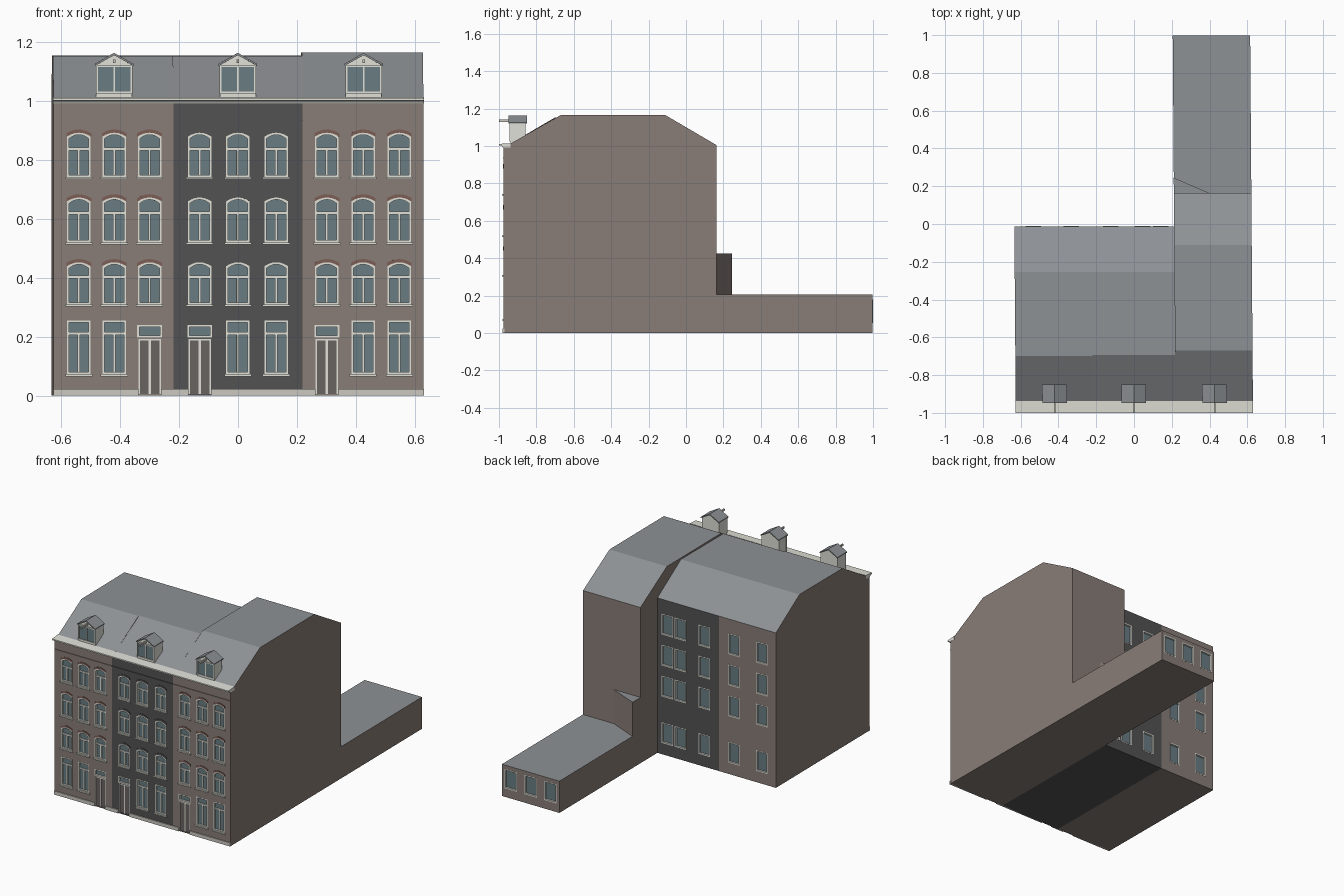
import bpy, bmesh

if "Cube" in bpy.data.objects:
    bpy.data.objects.remove(bpy.data.objects["Cube"])

def mat(name, r, g, b):
    m = bpy.data.materials.new(name)
    m.diffuse_color = (r, g, b, 1)
    m.use_nodes = True
    m.node_tree.nodes["Principled BSDF"].inputs["Base Color"].default_value = m.diffuse_color
    return m

BRICK = mat("brick", 0.25, 0.205, 0.185)
DARK = mat("dark_brick", 0.085, 0.085, 0.085)
ROOF = mat("roof_grey", 0.27, 0.285, 0.30)
WHITE = mat("white_paint", 0.75, 0.75, 0.69)
STONE = mat("stone", 0.60, 0.58, 0.53)
GLASS = mat("glass", 0.14, 0.20, 0.225)
DOOR = mat("door_grey", 0.14, 0.125, 0.12)
RED = mat("red_arch", 0.20, 0.11, 0.09)

parts = {}          # name -> (material, verts, faces), gathered then built

def add(name, m, verts, faces):
    _, vs, fs = parts.setdefault(name, (m, [], []))
    o = len(vs)
    vs.extend(verts)
    fs.extend([[i + o for i in f] for f in faces])

def place(axis, p, t):
    u, v = p
    return {'x': (t, u, v), 'y': (u, t, v), 'z': (u, v, t)}[axis]

def prism(name, m, pts, a, b, axis='y'):
    n = len(pts)
    verts = [place(axis, p, t) for t in (a, b) for p in pts]
    faces = [list(range(n)), list(range(n, 2 * n))]
    faces += [[i, (i + 1) % n, n + (i + 1) % n, n + i] for i in range(n)]
    add(name, m, verts, faces)

def ring(name, m, outer, inner, a, b):
    n = len(outer)
    verts = [place('y', p, t) for t in (a, b) for loop in (outer, inner) for p in loop]
    faces = []
    for i in range(n):
        j = (i + 1) % n
        for p, q in ((0, n), (n, 3 * n), (3 * n, 2 * n), (2 * n, 0)):
            faces.append([p + i, p + j, q + j, q + i])
    add(name, m, verts, faces)

def box(name, m, x0, x1, y0, y1, z0, z1):
    prism(name, m, [(x0, z0), (x1, z0), (x1, z1), (x0, z1)], y0, y1)

def build(name, roof=None):
    m, verts, faces = parts.pop(name)
    bm = bmesh.new()
    # the whole block leans slightly in plan
    vs = [bm.verts.new((x - 0.0075 * (y + 1), y, z)) for x, y, z in verts]
    for f in faces:
        bm.faces.new([vs[i] for i in f])
    bmesh.ops.recalc_face_normals(bm, faces=bm.faces)
    me = bpy.data.meshes.new(name)
    if m:
        me.materials.append(m)
    if roof:
        me.materials.append(roof)
        for f in bm.faces:
            f.normal_update()
            f.material_index = int(f.normal.z > 0.1)
    bm.to_mesh(me)
    bm.free()
    ob = bpy.data.objects.new(name, me)
    bpy.context.collection.objects.link(ob)
    return ob

def arch(cx, w, z0, z1, rise):
    h = w / 2
    top = [1, 0.67, 0.33, 0, -0.33, -0.67, -1] if rise else [1, -1]
    return [(cx - h, z0), (cx + h, z0)] + [(cx + h * t, z1 - rise * t * t) for t in top]

FRONT = -0.975

# Window: opening, frame, glass, bars; s is the outward y direction
def window(house, cx, w, z0, z1, rise=0, yw=FRONT, s=-1, transom=None, sill=True, mullion=True):
    f = 0.007
    d = lambda k: yw + s * k
    outer, inner = arch(cx, w, z0, z1, rise), arch(cx, w - 2 * f, z0 + f, z1 - f, rise)
    prism(house + "_cutter", None, outer, d(0.02), d(-0.015))
    ring(house + "_window_frames", WHITE, outer, inner, d(0.001), d(-0.015))
    prism(house + "_window_glass", GLASS, inner, d(-0.011), d(-0.015))
    top = z1 - f
    if transom:
        box(house + "_window_bars", WHITE, cx - w / 2 + f, cx + w / 2 - f,
            d(-0.004), d(-0.013), transom - 0.005, transom + 0.005)
        top = transom - 0.005
    if mullion:
        box(house + "_window_bars", WHITE, cx - 0.004, cx + 0.004,
            d(-0.005), d(-0.013), z0 + f, top)
    if sill:
        box(house + "_window_sills", WHITE, cx - w / 2 - 0.006, cx + w / 2 + 0.006,
            d(0.009), d(-0.006), z0 - 0.007, z0)

# Front door with fanlight above
def door(house, cx):
    window(house, cx, 0.084, 0.197, 0.24, sill=False, mullion=False)
    box(house + "_cutter", None, cx - 0.038, cx + 0.038, FRONT - 0.02, FRONT + 0.015, 0.005, 0.192)
    for s in (-1, 1):
        a, b = sorted((cx + s * 0.004, cx + s * 0.033))
        box(house + "_door_leaves", DOOR, a, b, FRONT + 0.005, FRONT + 0.015, 0.005, 0.187)
        a, b = sorted((cx + s * 0.033, cx + s * 0.038))
        box(house + "_door_frame", WHITE, a, b, FRONT, FRONT + 0.015, 0.005, 0.192)
    box(house + "_door_frame", WHITE, cx - 0.004, cx + 0.004, FRONT + 0.003, FRONT + 0.015, 0.005, 0.187)
    box(house + "_door_frame", WHITE, cx - 0.033, cx + 0.033, FRONT + 0.002, FRONT + 0.015, 0.187, 0.192)

# Dormer with gable roof, double window and hoist beam
def dormer(house, cx):
    w, y0, y1 = 0.061, -0.937, -0.857
    prism(house + "_dormer", WHITE, [(cx - w, 1.015), (cx + w, 1.015), (cx + w, 1.122),
          (cx, 1.156), (cx - w, 1.122)], y0, y1)
    prism(house + "_dormer_roof", ROOF, [(cx - w - 0.004, 1.12), (cx, 1.156), (cx + w + 0.004, 1.12),
          (cx + w + 0.004, 1.127), (cx, 1.164), (cx - w - 0.004, 1.127)], -0.948, -0.85)
    for s in (-1, 1):
        a, b = sorted((cx + s * 0.003, cx + s * 0.055))
        box(house + "_dormer_glass", GLASS, a, b, y0 - 0.002, y0 + 0.005, 1.032, 1.116)
    ring(house + "_dormer_frame", WHITE, arch(cx, 0.124, 1.025, 1.122, 0),
         arch(cx, 0.11, 1.032, 1.116, 0), y0 - 0.006, y0 + 0.004)
    box(house + "_dormer_frame", WHITE, cx - 0.003, cx + 0.003, y0 - 0.005, y0 + 0.004, 1.032, 1.116)
    box(house + "_hoist_beam", STONE, cx - 0.004, cx + 0.004, -1.0, y0 + 0.01, 1.129, 1.141)

ROWS = [(0.743, 0.893, 0.838), (0.521, 0.673, 0.62), (0.31, 0.453, 0.403)]
BACK_ROWS = [0.14, 0.44, 0.64, 0.84]
rear = [(-0.255, 1.155), (-0.012, 1.0), (-0.012, 0)]
annex = [(-0.11, 1.165), (0.163, 1.005), (0.163, 0.205), (0.998, 0.205), (0.998, 0)]
# name, wall, x range, ridge point, rear profile, window columns, door column, dormer x, back columns
HOUSES = [
    ("left_house", BRICK, -0.626, -0.218, (-0.70, 1.153), rear, (-0.54, -0.42, -0.30), 2, -0.42, (-0.325, -0.525)),
    ("middle_house", DARK, -0.218, 0.220, (-0.693, 1.153), rear, (-0.13, 0.0, 0.13), 0, 0.0, (0.15, 0.055, -0.115)),
    ("right_house", BRICK, 0.220, 0.630, (-0.67, 1.165), annex, (0.302, 0.425, 0.548), 0, 0.427, ()),
]
plinth_x = [-0.627]
for name, wall, x0, x1, ridge, back, cols, dcol, dx, bcols in HOUSES:
    prism(name, wall, [(FRONT, 0), (FRONT, 1.0), (-0.94, 1.012), ridge] + back, x0, x1, 'x')
    for i, cx in enumerate(cols):
        for z0, z1, tr in ROWS:
            window(name, cx, 0.08, z0, z1, 0.013, transom=tr)
            curve = arch(cx, 0.084, z0, z1, 0.013)[2:]
            prism(name + "_brick_arches", DARK if wall == DARK else RED,
                  curve + [(x, z + 0.011) for x, z in reversed(curve)], FRONT - 0.003, FRONT + 0.005)
        if i == dcol:
            door(name, cx)
            plinth_x += [cx - 0.038, cx + 0.038]
        else:
            window(name, cx, 0.08, 0.073, 0.256, transom=0.211)
    # rear windows
    for cx in bcols:
        for z in BACK_ROWS:
            window(name, cx, 0.082, z - 0.067, z + 0.067, yw=-0.012, s=1, sill=False, mullion=False)
    if not bcols:
        for cx in (0.285, 0.425, 0.567):
            window(name, cx, 0.09, 0.055, 0.18, yw=0.998, s=1, sill=False, mullion=False)
    dormer(name, dx)
    # thin string course
    box(name + "_string_course", wall, x0, x1, FRONT - 0.004, FRONT + 0.004, 0.932, 0.938)

    # cut the openings into the walls
    body, cutter = build(name, ROOF), build(name + "_cutter")
    mod = body.modifiers.new("openings", 'BOOLEAN')
    mod.operation, mod.solver, mod.object = 'DIFFERENCE', 'EXACT', cutter
    bpy.context.view_layer.objects.active = body
    bpy.ops.object.modifier_apply(modifier=mod.name)
    bpy.data.objects.remove(cutter)

# Stone plinth, broken at the doors
plinth_x.append(0.631)
for a, b in zip(plinth_x[::2], plinth_x[1::2]):
    box("plinth", STONE, a, b, FRONT - 0.006, FRONT + 0.005, 0, 0.023)

# Eaves cornice across all three fronts
prism("cornice", WHITE, [(-0.965, 0.992), (-0.98, 0.992), (-0.986, 1.001), (-1.0, 1.003),
      (-1.0, 1.011), (-0.938, 1.015), (-0.938, 0.992)], -0.628, 0.631, 'x')

# Three-cornered chimney stub on the annex
prism("annex_stub", BRICK, [(0.2195, 0.155), (0.41, 0.163), (0.2195, 0.245)], 0.2, 0.425, 'z')
build("annex_stub", ROOF)

for part in list(parts):
    build(part)
